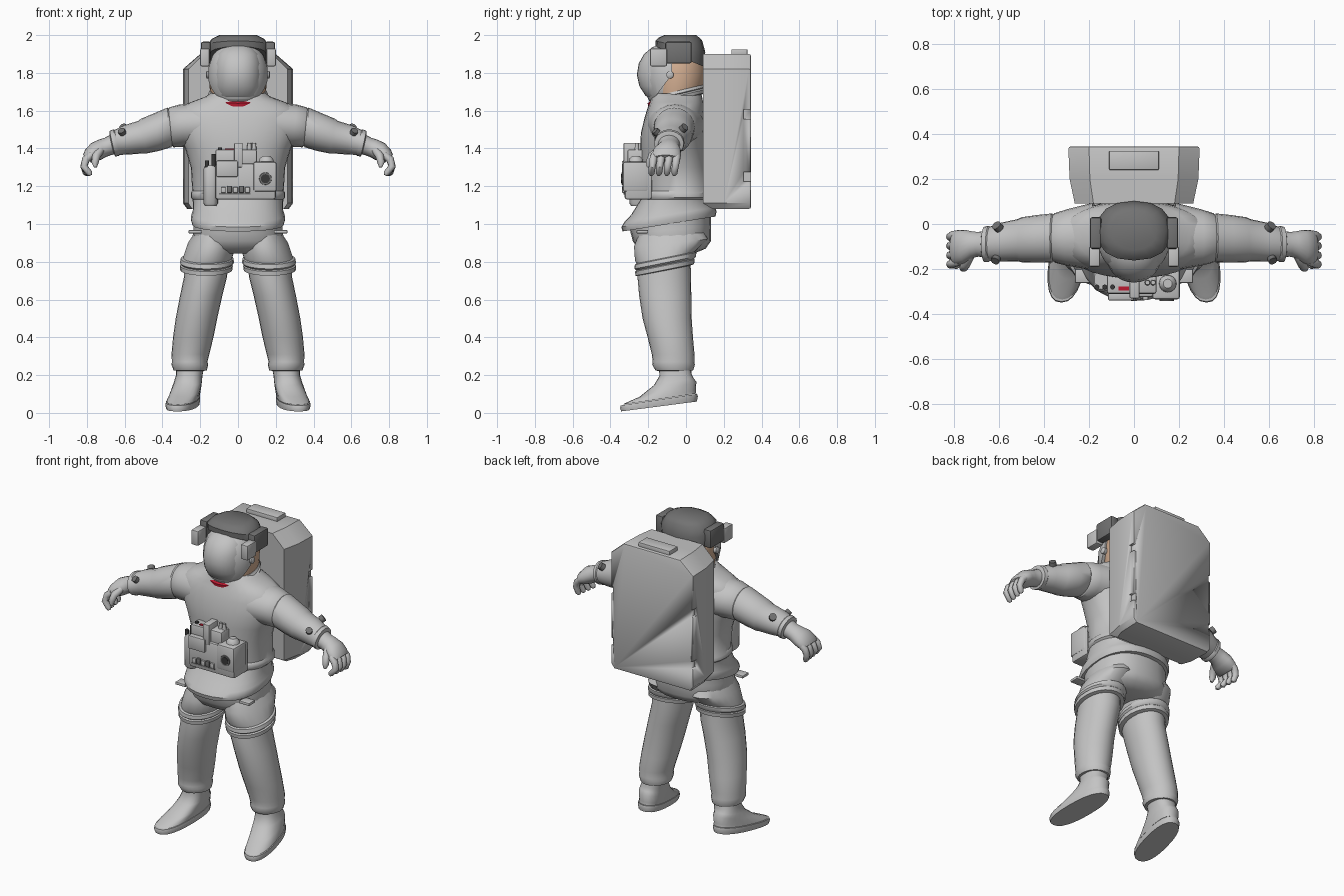
import bpy, bmesh, math
from mathutils import Vector as V


def material(name, rgb):
    m = bpy.data.materials.new(name)
    m.diffuse_color = (*rgb, 1)
    return m


SUIT = material("suit grey", (0.55, 0.55, 0.55))
DARK = material("dark grey", (0.17, 0.17, 0.17))
TAN = material("tan", (0.66, 0.43, 0.29))
RED = material("red", (0.5, 0.01, 0.03))
BLACK = material("black", (0.04, 0.04, 0.04))


def finish(name, bm, mat, mirror=False, angle=42):
    bmesh.ops.recalc_face_normals(bm, faces=bm.faces)
    me = bpy.data.meshes.new(name)
    bm.to_mesh(me)
    bm.free()
    me.materials.append(mat)
    me.shade_smooth()
    me.set_sharp_from_angle(angle=math.radians(angle))
    ob = bpy.data.objects.new(name, me)
    bpy.context.collection.objects.link(ob)
    if mirror:
        ob.modifiers.new("mirror", 'MIRROR')
    return ob


def loft_mesh(bm, rings, n=24, p=2.0):
    """Skin rings given as (centre, half axis, half axis) and cap both ends."""
    rows = []
    for c, u, v in rings:
        row = []
        for i in range(n):
            a = 2 * math.pi * i / n
            cs, sn = math.cos(a), math.sin(a)
            k = (math.copysign(abs(cs) ** (2 / p), cs), math.copysign(abs(sn) ** (2 / p), sn))
            row.append(bm.verts.new(c + u * k[0] + v * k[1]))
        rows.append(row)
    for a, b in zip(rows, rows[1:]):
        for i in range(n):
            bm.faces.new((a[i], a[(i + 1) % n], b[(i + 1) % n], b[i]))
    bm.faces.new(rows[0][::-1])
    bm.faces.new(rows[-1])


def upright(rings):
    """x, y, z, rx, ry, pitch, yaw -> level rings"""
    out = []
    for r in rings:
        x, y, z, rx, ry, t, w = (list(r) + [0, 0])[:7]
        out.append((V((x, y, z)), V((rx, 0, 0)), V((w * ry, ry, t * ry))))
    return out


def column(name, mat, rings, mirror=False, p=2.0, n=24, cuts=()):
    bm = bmesh.new()
    loft_mesh(bm, upright(rings), n, p)
    for co, no in cuts:  # trim away everything on the normal side
        g = bm.verts[:] + bm.edges[:] + bm.faces[:]
        r = bmesh.ops.bisect_plane(bm, geom=g, plane_co=co, plane_no=no, clear_outer=True)
        bmesh.ops.holes_fill(bm, edges=[e for e in bm.edges if e.is_boundary])
    return finish(name, bm, mat, mirror)


def sleeve(name, mat, rings, mirror=True):
    """x, y, z, ry, rz, lean -> rings facing sideways"""
    bm = bmesh.new()
    loft_mesh(bm, [(V((x, y, z)), V((0, ry, 0)), V((l * rz, 0, rz))) for x, y, z, ry, rz, l in rings], 20)
    return finish(name, bm, mat, mirror)


def tube(name, mat, pts, radii, mirror=False, n=10):
    pts = [V(q) for q in pts]
    rings = []
    for i, q in enumerate(pts):
        d = (pts[min(i + 1, len(pts) - 1)] - pts[max(i - 1, 0)]).normalized()
        u = d.cross(V((0, 1, 0)) if abs(d.y) < 0.9 else V((1, 0, 0))).normalized()
        rings.append((q, u * radii[i], d.cross(u) * radii[i]))
    bm = bmesh.new()
    loft_mesh(bm, rings, n)
    return finish(name, bm, mat, mirror)


def box(name, mat, x, y, z, bevel=0.006, mirror=False):
    bm = bmesh.new()
    bmesh.ops.create_cube(bm, size=1)
    for v in bm.verts:
        v.co = [a[0] + (c + 0.5) * (a[1] - a[0]) for a, c in zip((x, y, z), v.co)]
    if bevel:
        bmesh.ops.bevel(bm, geom=bm.edges[:], offset=bevel, segments=2, profile=0.5, affect='EDGES')
    return finish(name, bm, mat, mirror, 30)


# Jacket with a flared, tilted hem and belt ridge
column("jacket", SUIT, [
    (0, -.09, 1.0, .23, .225, .16), (0, -.09, 1.0, .243, .246, .16), (0, -.09, 1.025, .25, .252, .16),
    (0, -.085, 1.05, .247, .24, .16), (0, -.075, 1.075, .238, .215, .12), (0, -.055, 1.13, .24, .185),
    (0, -.05, 1.14, .25, .195), (0, -.05, 1.165, .25, .195), (0, -.05, 1.175, .242, .185),
    (0, -.06, 1.3, .25, .18), (0, -.067, 1.4, .28, .175), (0, -.067, 1.48, .315, .172),
    (0, -.06, 1.56, .33, .16), (0, -.055, 1.61, .315, .15), (0, -.05, 1.645, .25, .14),
    (0, -.05, 1.675, .17, .135), (0, -.05, 1.69, .15, .13)], p=2.3, n=32)

# Sleeves and cuffs
sleeve("sleeve", SUIT, [
    (.18, -.055, 1.525, .15, .12, .1), (.30, -.06, 1.52, .125, .112, .1), (.352, -.062, 1.512, .11, .106, .1),
    (.358, -.062, 1.512, .104, .1, .1), (.364, -.062, 1.511, .109, .105, .1), (.43, -.066, 1.487, .106, .1, .12),
    (.5, -.07, 1.465, .1, .092, .15), (.515, -.072, 1.46, .094, .086, .15), (.59, -.08, 1.445, .086, .077, .2),
    (.64, -.088, 1.432, .076, .066, .22), (.645, -.088, 1.431, .08, .07, .22), (.665, -.09, 1.425, .078, .068, .22),
    (.67, -.09, 1.424, .06, .05, .22)])
tube("sleeve_gauge", DARK, [(.598, -.02, 1.50), (.612, -.005, 1.515)], [.022, .022], True)
tube("sleeve_dial", DARK, [(.61, -.15, 1.48), (.618, -.165, 1.495)], [.02, .02], True)

# Gloves
sleeve("glove", SUIT, [
    (.655, -.09, 1.425, .06, .052, .25), (.69, -.09, 1.41, .055, .046, .35), (.715, -.092, 1.402, .058, .046, .4),
    (.75, -.1, 1.385, .074, .044, .6), (.785, -.105, 1.36, .078, .032, .8), (.80, -.108, 1.345, .07, .02, 1)])
for i, y in enumerate((-.045, -.085, -.127, -.167)):
    tube("finger", SUIT, [(.775, y, 1.368), (.805, y - .006, 1.342), (.816, y - .012, 1.305),
                          (.805 - .006 * i, y - .016, 1.27), (.798 - .006 * i, y - .018, 1.258)],
         [.018, .021, .019, .017, .008], True)
tube("thumb", SUIT, [(.73, -.14, 1.39), (.75, -.18, 1.36), (.757, -.195, 1.325), (.755, -.2, 1.30)],
     [.022, .022, .019, .008], True)

# Hips and short over-trousers with two ridges
column("hips", SUIT, [
    (0, -.085, 1.04, .235, .22, .16), (0, -.08, .97, .235, .212, .1), (0, -.075, .91, .245, .207),
    (0, -.075, .87, .225, .18), (0, -.075, .845, .14, .12)], p=2.3)
column("shorts_leg", SUIT, [
    (.125, -.075, .96, .1, .17), (.14, -.08, .9, .125, .195, .1), (.155, -.1, .84, .13, .17, .2),
    (.16, -.107, .822, .13, .155, .2), (.163, -.108, .817, .14, .163, .2), (.165, -.11, .795, .143, .163, .2),
    (.165, -.11, .785, .133, .152, .2), (.167, -.112, .78, .14, .158, .2), (.168, -.112, .757, .138, .155, .2),
    (.168, -.112, .752, .11, .13, .2)], True)
box("hip_pocket_loop", SUIT, (.19, .262), (-.262, -.2), (.95, .968), .005, True)

# Trouser legs
column("trouser_leg", SUIT, [
    (.165, -.112, .82, .115, .135), (.172, -.115, .72, .114, .142), (.195, -.11, .62, .112, .138),
    (.22, -.1, .5, .11, .13), (.237, -.083, .4, .107, .12), (.252, -.068, .31, .1, .113),
    (.256, -.066, .27, .094, .11), (.255, -.066, .255, .097, .113), (.253, -.062, .225, .088, .1),
    (.253, -.062, .222, .07, .085)], True)

# Boots with a thin rimmed sole, heels raised
column("boot", SUIT, [
    (.252, -.06, .25, .075, .085), (.258, -.055, .2, .07, .085, .05), (.265, -.065, .165, .074, .105, .18),
    (.275, -.095, .125, .078, .15, .26, -.1), (.288, -.135, .085, .08, .187, .18, -.15),
    (.29, -.14, .073, .08, .195, .15, -.15)], True, 2.4)
column("boot_sole", SUIT, [
    (.292, -.143, .07, .082, .202, .15, -.15), (.292, -.143, .056, .084, .206, .15, -.15),
    (.292, -.143, .034, .08, .2, .13, -.15)], True, 2.4)

# Helmet: inner shell, visor frame, visor
column("helmet_shell", TAN, [
    (0, -.045, 1.665, .14, .125, .25), (0, -.04, 1.72, .15, .14, .1), (0, -.04, 1.8, .152, .146),
    (0, -.04, 1.87, .145, .14), (0, -.04, 1.93, .115, .115), (0, -.04, 1.96, .06, .06)])
column("visor_frame", SUIT, [
    (0, -.08, 1.655, .12, .11, .1), (0, -.08, 1.69, .145, .135), (0, -.08, 1.76, .158, .152),
    (0, -.08, 1.83, .157, .152), (0, -.08, 1.89, .137, .13), (0, -.08, 1.935, .1, .09),
    (0, -.08, 1.95, .06, .05)], n=32,
    cuts=[((0, -.075, 1.8), (0, 1, 0)), ((0, -.075, 1.79), (0, .8, -.6))])
column("visor", SUIT, [
    (0, -.1, 1.66, .1, .09), (0, -.1, 1.68, .115, .115), (0, -.1, 1.73, .126, .147), (0, -.1, 1.79, .13, .16),
    (0, -.1, 1.85, .127, .15), (0, -.1, 1.9, .112, .122), (0, -.1, 1.935, .08, .08), (0, -.1, 1.95, .04, .04)],
    n=32, p=2.2, cuts=[((0, -.11, 1.8), (0, 1, 0))])
tube("visor_pivot", SUIT, [(.145, -.085, 1.79), (.165, -.085, 1.79), (.17, -.085, 1.79)], [.02, .02, .012], True, 14)

# Neck ring, red towards the front
neck = column("neck_ring", SUIT, [
    (0, -.045, 1.655, .14, .135, .24), (0, -.045, 1.66, .16, .156, .24), (0, -.045, 1.677, .162, .158, .24),
    (0, -.045, 1.685, .15, .145, .24), (0, -.045, 1.69, .158, .152, .24), (0, -.045, 1.705, .15, .146, .24)], n=32)
neck.data.materials.append(RED)
for f in neck.data.polygons:
    f.material_index = int(f.center.y < -.11 and f.center.z - .24 * (f.center.y + .045) < 1.683)

# Dark hood with side flaps and lamps
column("hood", DARK, [
    (0, -.03, 1.885, .15, .12, -.42), (0, -.03, 1.885, .165, .13, -.42), (0, -.03, 1.94, .168, .132, -.22),
    (0, -.03, 1.98, .14, .115, -.06), (0, -.03, 2.0, .1, .085)], n=16, p=2.3)
box("hood_flap", DARK, (.145, .196), (-.11, .03), (1.85, 1.965), .01, True)
box("lamp", SUIT, (.15, .2), (-.19, -.1), (1.835, 1.93), .008, True)

# Life-support backpack: chamfered outline, narrower towards the wearer
bm = bmesh.new()
outline = [(-.27, 1.08), (.27, 1.08), (.292, 1.11), (.292, 1.82), (.2, 1.9), (-.2, 1.9), (-.292, 1.82), (-.292, 1.11)]
rows = [[bm.verts.new((x * s, y, z)) for x, z in outline] for y, s in ((.09, .9), (.2, .98), (.345, 1))]
for a, b in zip(rows, rows[1:]):
    for i in range(8):
        bm.faces.new((a[i], a[(i + 1) % 8], b[(i + 1) % 8], b[i]))
bm.faces.new(rows[0])
bm.faces.new(rows[-1][::-1])
for v in rows[0][:2]:
    v.co.y = .14
bmesh.ops.bevel(bm, geom=[e for e in bm.edges if all(v in rows[2] for v in e.verts)],
                offset=.012, segments=2, profile=.5, affect='EDGES')
pack = finish("backpack", bm, SUIT, angle=35)
bm = bmesh.new()
for s in (-1, 1):
    for z in (1.58, 1.25):
        c = bmesh.ops.create_cube(bm, size=.05)
        bmesh.ops.translate(bm, verts=c["verts"], vec=(s * .3, .33, z))
cutter = finish("notch_cutter", bm, SUIT)
cutter.hide_render = True
cutter.hide_viewport = True
cut = pack.modifiers.new("notches", 'BOOLEAN')
cut.operation, cut.object = 'DIFFERENCE', cutter
box("backpack_top_box", SUIT, (-.11, .11), (.24, .325), (1.89, 1.925), .004)

# Chest control unit
box("control_body", SUIT, (-.12, .2), (-.325, -.18), (1.13, 1.32), .012)
box("control_upper", SUIT, (-.12, .1), (-.31, -.2), (1.3, 1.395), .01)
box("control_tower", SUIT, (-.02, .025), (-.33, -.2), (1.3, 1.43), .006)
box("control_screen", SUIT, (-.115, 0), (-.34, -.3), (1.25, 1.335), .006)
column("control_canister", SUIT, [(-.145, -.245, 1.095, .03, .045), (-.145, -.245, 1.11, .038, .055),
                                  (-.145, -.245, 1.29, .038, .055), (-.145, -.245, 1.31, .03, .045)], p=3)
box("control_side", SUIT, (.08, .205), (-.335, -.2), (1.17, 1.33), .014)
tube("dial_rim", DARK, [(.145, -.33, 1.24), (.145, -.341, 1.24)], [.034, .032], n=20)
tube("dial_face", BLACK, [(.145, -.336, 1.24), (.145, -.343, 1.24)], [.024, .024], n=16)
for i in range(5):
    box("switch", (SUIT, DARK)[i % 2], (-.09 + i * .032, -.065 + i * .032), (-.338, -.31), (1.165, 1.195 + .006 * (i % 2)), .003)
box("switch_rail", DARK, (-.1, .065), (-.33, -.31), (1.155, 1.163), 0)
box("red_label", RED, (-.068, -.022), (-.295, -.278), (1.394, 1.4), 0)
for i in range(3):
    x = -.165 + i * .035
    tube("knob", BLACK, [(x, -.28, 1.3), (x, -.28, 1.335 + .035 * i)], [.011, .011])
for x in (.06, .085):
    tube("hose_fitting", SUIT, [(x, -.26, 1.38), (x, -.26, 1.43)], [.014, .01])
column("control_valve", SUIT, [(.15, -.265, 1.32, .04, .04), (.15, -.265, 1.345, .036, .036), (.15, -.265, 1.36, .02, .02)])
